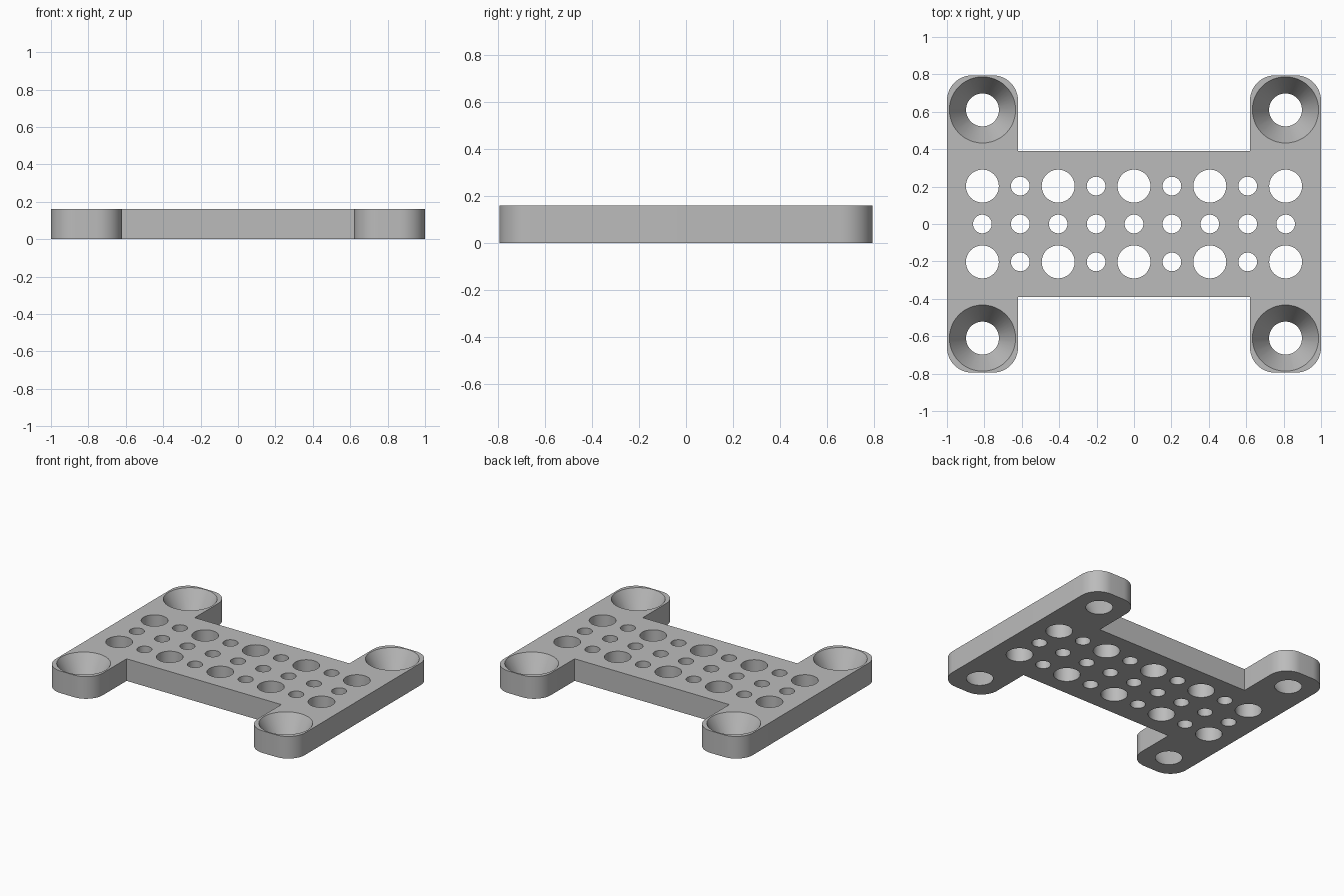
import bpy, bmesh, math
from mathutils import Matrix, Vector

cube = bpy.data.objects.get("Cube")
if cube:
    bpy.data.objects.remove(cube, do_unlink=True)

HEIGHT = 0.16
HALF_X, HALF_Y = 1.0, 0.795     # overall half size
LEG_X, WEB_Y = 0.62, 0.39       # inner side of the legs, edge of the middle web
CORNER = 0.135                  # rounding of the leg ends
PITCH = 0.2027                  # spacing of the hole grid
BIG, SMALL, SINK = 0.088, 0.05, 0.177
MOUNT_X, MOUNT_Y = 0.81, 0.61

grey = bpy.data.materials.new("plain grey")
grey.use_nodes = True
colour = (0.5, 0.5, 0.5, 1)
grey.diffuse_color = colour
grey.node_tree.nodes["Principled BSDF"].inputs["Base Color"].default_value = colour


def make_object(name, bm):
    bmesh.ops.recalc_face_normals(bm, faces=bm.faces)
    mesh = bpy.data.meshes.new(name)
    bm.to_mesh(mesh)
    bm.free()
    mesh.materials.append(grey)
    obj = bpy.data.objects.new(name, mesh)
    bpy.context.collection.objects.link(obj)
    return obj


def arc(cx, cy, start, steps=12):
    angles = [start + math.pi / 2 * i / steps for i in range(steps + 1)]
    return [(cx + CORNER * math.cos(a), cy + CORNER * math.sin(a)) for a in angles]


# Outline of one quarter, mirrored round to give the whole H shape
end_y = HALF_Y - CORNER
quarter = (arc(HALF_X - CORNER, end_y, 0)
           + arc(LEG_X + CORNER, end_y, math.pi / 2) + [(LEG_X, WEB_Y)])
half = quarter + [(-x, y) for x, y in reversed(quarter)]
outline = half + [(-x, -y) for x, y in half]

bm = bmesh.new()
base = bm.faces.new([bm.verts.new((x, y, 0)) for x, y in outline])
lifted = bmesh.ops.extrude_face_region(bm, geom=[base])["geom"]
bmesh.ops.translate(bm, vec=Vector((0, 0, HEIGHT)),
                    verts=[v for v in lifted if isinstance(v, bmesh.types.BMVert)])
plate = make_object("mounting_plate", bm)

# Cutters: straight grid holes and conical screw seats
bm = bmesh.new()


def cutter(x, y, low, high, margin=0.02):
    slope = (high - low) / HEIGHT * margin
    bmesh.ops.create_cone(bm, cap_ends=True, segments=48,
                          radius1=low - slope, radius2=high + slope,
                          depth=HEIGHT + 2 * margin,
                          matrix=Matrix.Translation((x, y, HEIGHT / 2)))


for col in range(-4, 5):
    for row in (-1, 0, 1):
        r = BIG if row and col % 2 == 0 else SMALL
        cutter(col * PITCH, row * PITCH, r, r)
for sx in (-1, 1):
    for sy in (-1, 1):
        cutter(sx * MOUNT_X, sy * MOUNT_Y, BIG, SINK, margin=0.002)
holes = make_object("hole_cutters", bm)
holes.hide_render = True

# Cut the holes, apply the result and drop the cutters
cut = plate.modifiers.new("holes", 'BOOLEAN')
cut.operation, cut.solver, cut.object = 'DIFFERENCE', 'EXACT', holes
for obj in bpy.context.selected_objects:
    obj.select_set(False)
plate.select_set(True)
bpy.context.view_layer.objects.active = plate
bpy.ops.object.modifier_apply(modifier=cut.name)
bpy.data.objects.remove(holes, do_unlink=True)
bpy.ops.object.shade_smooth_by_angle(angle=math.radians(25))
